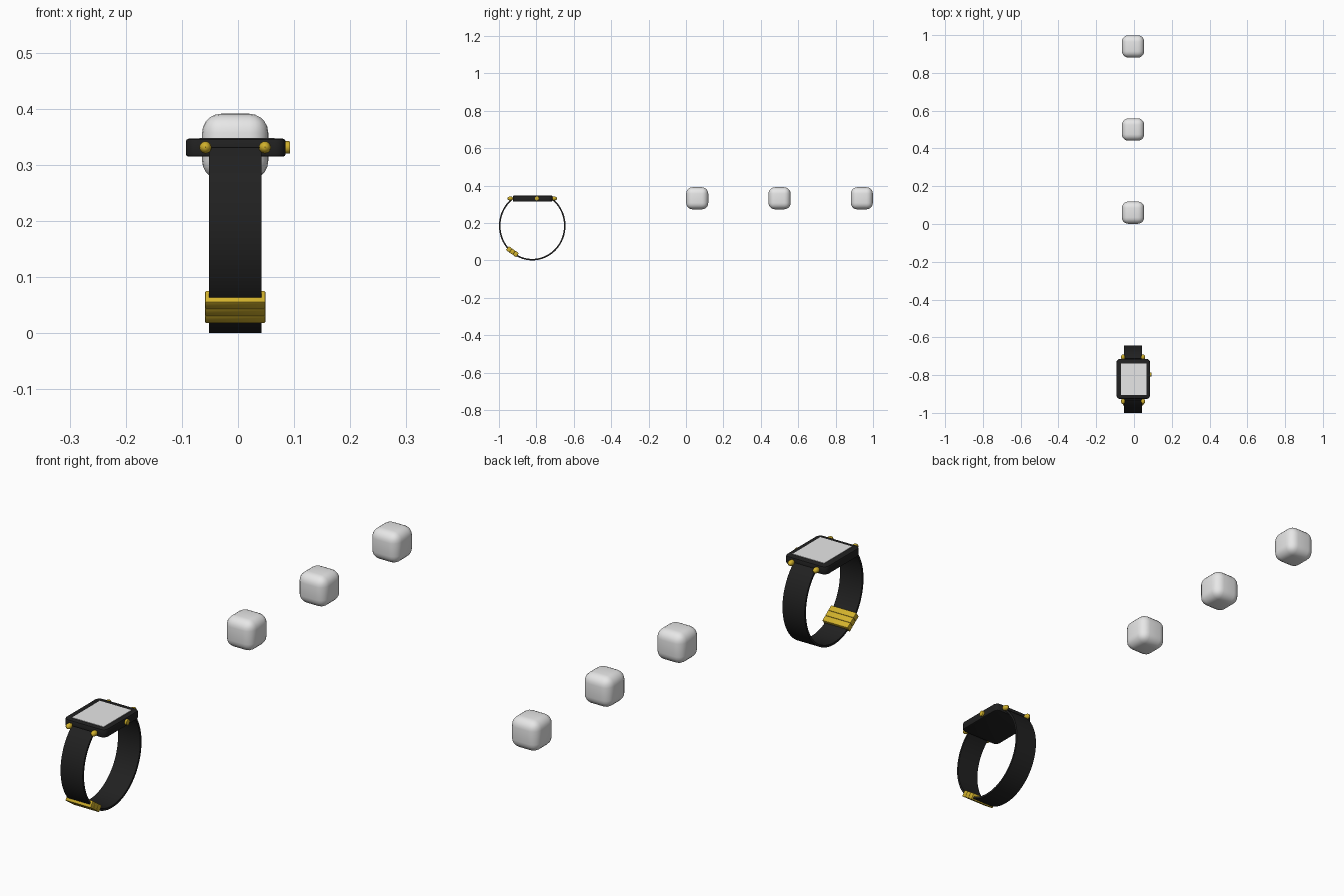
import bpy, bmesh, math
from mathutils import Matrix, Vector

if "Cube" in bpy.data.objects:
    bpy.data.objects.remove(bpy.data.objects["Cube"])

CX, CY = -0.005, -0.822          # watch centre


def material(name, rgb):
    m = bpy.data.materials.new(name)
    m.diffuse_color = (*rgb, 1)
    m.use_nodes = True
    m.node_tree.nodes["Principled BSDF"].inputs["Base Color"].default_value = m.diffuse_color
    return m


BLACK = material("black", (0.015, 0.015, 0.015))
GOLD = material("gold", (0.64, 0.44, 0.025))
GREY = material("light grey", (0.8, 0.8, 0.8))


def finish(bm, name, mat, angle=35):
    bmesh.ops.recalc_face_normals(bm, faces=bm.faces)
    me = bpy.data.meshes.new(name)
    bm.to_mesh(me)
    bm.free()
    me.materials.append(mat)
    ob = bpy.data.objects.new(name, me)
    bpy.context.collection.objects.link(ob)
    bpy.ops.object.select_all(action='DESELECT')
    ob.select_set(True)
    bpy.context.view_layer.objects.active = ob
    bpy.ops.object.shade_smooth_by_angle(angle=math.radians(angle))
    return ob


def box(name, loc, size, mat, bevel=0, seg=2, corner=0, tilt=0, angle=35):
    bm = bmesh.new()
    bmesh.ops.create_cube(bm, size=1, matrix=Matrix.Diagonal((*size, 1)))
    if corner:                   # round the upright corners first
        up = [e for e in bm.edges
              if abs((e.verts[0].co - e.verts[1].co).z) > size[2] * 0.9]
        bmesh.ops.bevel(bm, geom=up, offset=corner, segments=5,
                        profile=0.5, affect='EDGES')
        rim = [e for e in bm.edges if abs((e.verts[0].co - e.verts[1].co).z) < 1e-6]
    else:
        rim = bm.edges[:]
    if bevel:
        bmesh.ops.bevel(bm, geom=rim, offset=bevel, segments=seg,
                        profile=0.5, affect='EDGES')
    bm.transform(Matrix.Translation(loc) @ Matrix.Rotation(tilt, 4, 'X'))
    return finish(bm, name, mat, angle)


# three rounded cubes in a row
for i in range(3):
    box(f"rounded_cube_{i + 1}", (CX, 0.06 + 0.44 * i, 0.332), (0.118,) * 3,
        GREY, bevel=0.034, seg=5, angle=60)

# watch case and screen
box("watch_case", (-0.004, -0.82, 0.3305), (0.178, 0.212, 0.032), BLACK,
    bevel=0.005, seg=2, corner=0.02)
box("screen", (-0.002, -0.822, 0.346), (0.134, 0.168, 0.004), GREY)

# side crown
bm = bmesh.new()
bmesh.ops.create_cone(bm, cap_ends=True, segments=20, radius1=0.011,
                      radius2=0.011, depth=0.016)
caps = [e for e in bm.edges if abs((e.verts[0].co - e.verts[1].co).z) < 1e-6]
bmesh.ops.bevel(bm, geom=caps, offset=0.002, segments=2, profile=0.5, affect='EDGES')
bm.transform(Matrix.Translation((0.085, -0.797, 0.331)) @ Matrix.Rotation(math.pi / 2, 4, 'Y'))
finish(bm, "crown", GOLD)

# four strap lugs
for sx in (-1, 1):
    for sy in (-1, 1):
        bm = bmesh.new()
        bmesh.ops.create_uvsphere(bm, u_segments=12, v_segments=8, radius=1)
        bm.transform(Matrix.Translation((CX + sx * 0.053, CY + sy * 0.117, 0.331))
                     @ Matrix.Diagonal((0.0108, 0.0155, 0.0108, 1)))
        finish(bm, f"lug_{'left' if sx < 0 else 'right'}_{'front' if sy < 0 else 'back'}", GOLD)

# strap: open loop swept below the case
bm = bmesh.new()
N = 64
prev = first = None
for i in range(N + 1):
    a = math.radians(52 - 284 * i / N)
    ring = []
    for x, t in ((-1, 0), (1, 0), (1, 0.008), (-1, 0.008)):
        ring.append(bm.verts.new((CX + x * 0.047,
                                  CY + (0.178 - t) * math.cos(a),
                                  0.185 + (0.185 - t) * math.sin(a))))
    if prev:
        for k in range(4):
            bm.faces.new((prev[k], prev[(k + 1) % 4], ring[(k + 1) % 4], ring[k]))
    else:
        first = ring
    prev = ring
bm.faces.new(first)
bm.faces.new(prev)
finish(bm, "strap", BLACK)

# buckle: three ridged bars side by side, tilted along the strap
tilt = -math.radians(35)
along = Vector((0, math.cos(tilt), math.sin(tilt)))
for i in (-1, 0, 1):
    loc = Vector((CX, -0.928, 0.0465)) + along * 0.022 * i
    box(f"buckle_bar_{i + 2}", loc, (0.108, 0.0225, 0.026), GOLD,
        bevel=0.003, seg=2, tilt=tilt)
